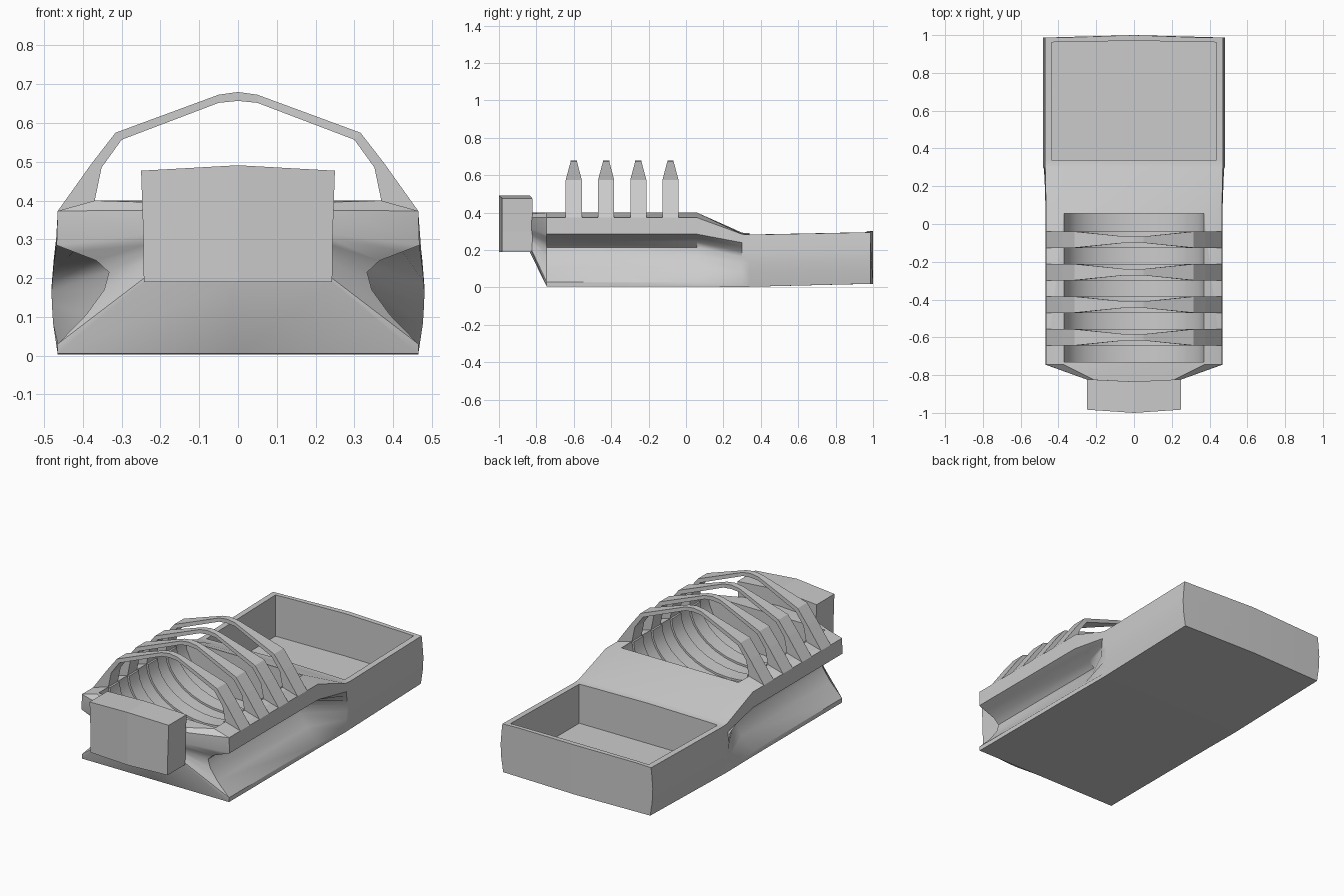
import bpy, bmesh
from math import sin, cos, pi, radians

if "Cube" in bpy.data.objects:
    bpy.data.objects.remove(bpy.data.objects["Cube"])


def make(name, verts, faces, smooth=None):
    me = bpy.data.meshes.new(name)
    me.from_pydata(verts, [], faces)
    bm = bmesh.new()
    bm.from_mesh(me)
    bmesh.ops.remove_doubles(bm, verts=bm.verts, dist=1e-5)
    bmesh.ops.recalc_face_normals(bm, faces=bm.faces)
    bm.to_mesh(me)
    bm.free()
    ob = bpy.data.objects.new(name, me)
    bpy.context.collection.objects.link(ob)
    if smooth:
        smooth_obj(ob, smooth)
    return ob


def activate(ob):
    bpy.ops.object.select_all(action='DESELECT')
    ob.select_set(True)
    bpy.context.view_layer.objects.active = ob


def smooth_obj(ob, angle):
    activate(ob)
    bpy.ops.object.shade_smooth_by_angle(angle=radians(angle))


def loft(name, rings, smooth=None):
    """Skin closed rings; end caps are split down the middle (points 0 and n/2)."""
    n = len(rings[0])
    verts = [p for r in rings for p in r]
    faces = []
    for k in range(len(rings) - 1):
        for i in range(n):
            j = (i + 1) % n
            faces.append((k*n + i, k*n + j, (k+1)*n + j, (k+1)*n + i))
    for b in (0, (len(rings) - 1) * n):
        h = n // 2
        faces.append([b + i for i in range(h + 1)])
        faces.append([b + i % n for i in range(h, n + 1)])
    return make(name, verts, faces, smooth)


def ring(y, half, bow=0.0, lift=0.005):
    """Mirrored section from a right-hand outline, with bowed centre points."""
    top, bot = half[0][1] + lift, half[-1][1]
    side = [(x, y, z) for x, z in half]
    return ([(0, y + bow, top)] + side + [(0, y + bow, bot)]
            + [(-x, yy, z) for x, yy, z in reversed(side)])


def cut(ob, cutter):
    m = ob.modifiers.new("cut", 'BOOLEAN')
    m.operation = 'DIFFERENCE'
    m.solver = 'EXACT'
    m.object = cutter
    activate(ob)
    bpy.ops.object.modifier_apply(modifier=m.name)
    bpy.data.objects.remove(cutter, do_unlink=True)


# Body: thick rim over side grooves that run out into a straight-sided rear bin
nose = [(.21, .395), (.245, .375), (.246, .312), (.243, .30), (.24, .285),
        (.238, .265), (.238, .245), (.24, .22), (.242, .20), (.243, .19)]
waist = [(.37, .40), (.465, .373), (.468, .285), (.425, .268), (.365, .245),
         (.333, .215), (.345, .17), (.392, .105), (.465, .03), (.465, .005)]


def bin_section(top, bot):
    h = top - bot
    return [(.37, top), (.470, top - .003), (.475, bot + h*.83), (.477, bot + h*.75),
            (.479, bot + h*.66), (.481, bot + h*.57), (.480, bot + h*.45),
            (.477, bot + h*.28), (.468, bot + h*.07), (.465, bot)]


body = loft("body", [
    ring(-.825, nose, -.01),
    ring(-.745, waist, 0, 0),
    ring(.06, waist, 0, 0),
    ring(.30, bin_section(.288, .003)),
    ring(.34, bin_section(.285, .004)),
    ring(.987, bin_section(.298, .02), .013)])

# Rear bin recess
cut(body, loft("bin_cutter", [
    ring(.34, [(.437, .5), (.437, .06)]),
    ring(.962, [(.437, .5), (.437, .06)], .008)]))

# Round-bottomed cargo well
STEPS = 16
BOWL = [(.37*cos(pi*k/STEPS), .40 - .25*sin(pi*k/STEPS)) for k in range(STEPS + 1)]
outline = [(0, .5), (.37, .5)] + BOWL + [(-.37, .5)]
cut(body, loft("well_cutter", [[(x, y, z) for x, z in outline] for y in (-.73, .055)]))
smooth_obj(body, 32)

# Hoops over the well: (outer x, z), (inner x, z), half width
ARCH = [((.465, .373), (.37, .398), .043), ((.378, .495), (.352, .485), .043),
        ((.316, .575), (.30, .557), .043), ((.05, .673), (.05, .652), .017)]
MID = [((0, .68), (0, .657), .017)]
arch = ARCH + MID + [((-o[0], o[1]), (-i[0], i[1]), w) for o, i, w in reversed(ARCH)]

for n, yc in enumerate((-.60, -.427, -.255, -.083)):
    rings = [[(o[0], yc - w, o[1]), (o[0], yc + w, o[1]),
              (i[0], yc + w, i[1]), (i[0], yc - w, i[1])] for o, i, w in arch]
    loft(f"hoop_{n + 1}", rings)
    # Shallow rib that carries the hoop round the well
    ribs = [[(x, yc - .043, z), (x, yc + .043, z),
             (x*.97, yc + .043, .40 - (.40 - z)*.955), (x*.97, yc - .043, .40 - (.40 - z)*.955)]
            for x, z in BOWL]
    loft(f"well_rib_{n + 1}", ribs, 28)

# Front block with slightly crowned faces
block = [(.25, .477), (.244, .30), (.243, .19)]
loft("front_block", [ring(-.983, block, -.017, .014), ring(-.822, block, -.012, .014)])
